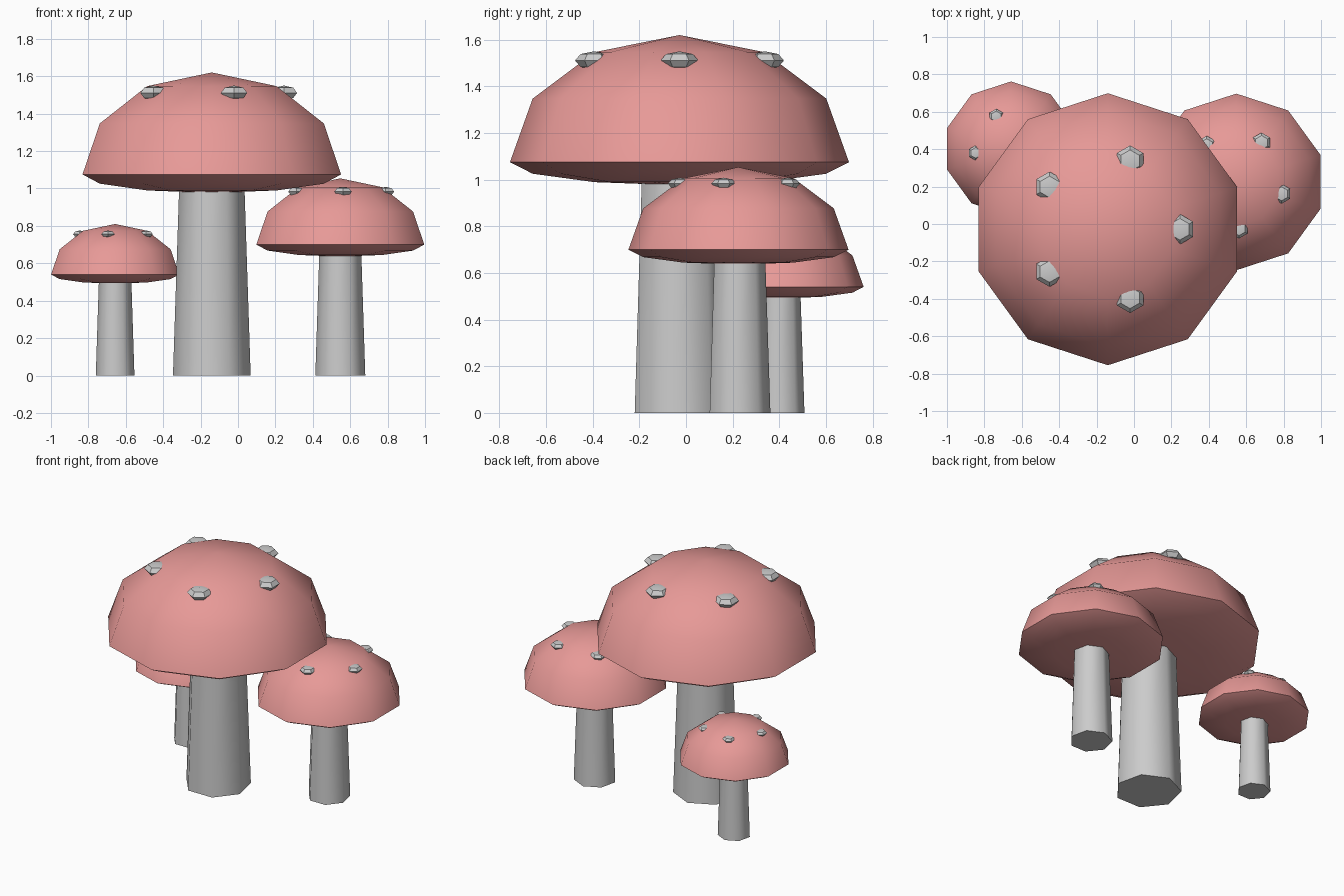
import bpy, bmesh, math

if "Cube" in bpy.data.objects:
    bpy.data.objects.remove(bpy.data.objects["Cube"])

red = bpy.data.materials.new("cap_red")
red.diffuse_color = (0.8, 0.32, 0.31, 1)
red.use_nodes = True
red.node_tree.nodes["Principled BSDF"].inputs["Base Color"].default_value = red.diffuse_color


def lathe(bm, profile, sides, centre=(0, 0, 0)):
    """Closed turned solid; (radius, z) from bottom to top, first corner at +y."""
    cx, cy, cz = centre
    rings = []
    for r, z in profile:
        count = sides if r > 1e-4 else 1
        ring = []
        for i in range(count):
            a = math.pi / 2 + 2 * math.pi * i / sides
            ring.append(bm.verts.new((cx + r * math.cos(a), cy + r * math.sin(a), cz + z)))
        rings.append(ring)
    for lo, hi in zip(rings, rings[1:]):
        for i in range(sides):
            j = (i + 1) % sides
            quad = [lo[i % len(lo)], lo[j % len(lo)], hi[j % len(hi)], hi[i % len(hi)]]
            bm.faces.new(list(dict.fromkeys(quad)))
    if len(rings[0]) > 1:
        bm.faces.new(rings[0][::-1])
    if len(rings[-1]) > 1:
        bm.faces.new(rings[-1])


def ball(radius, up, down, steps):
    """Half-circle profile with separate heights above and below the equator."""
    pts = []
    for k in range(steps + 1):
        a = -math.pi / 2 + math.pi * k / steps
        pts.append((radius * math.cos(a), math.sin(a) * (up if a > 0 else down)))
    return pts


def finish(bm, name, location, angle, material=None):
    mesh = bpy.data.meshes.new(name)
    bm.to_mesh(mesh)
    bm.free()
    obj = bpy.data.objects.new(name, mesh)
    obj.location = location
    bpy.context.collection.objects.link(obj)
    if material:
        mesh.materials.append(material)
    bpy.ops.object.select_all(action='DESELECT')
    obj.select_set(True)
    bpy.context.view_layer.objects.active = obj
    bpy.ops.object.shade_smooth_by_angle(angle=math.radians(angle))


def mushroom(name, x, y, rim, cap_r, stem_r, turn):
    # Tapered seven-sided stem
    bm = bmesh.new()
    lathe(bm, [(stem_r, 0), (stem_r * 0.83, rim)], 7)
    finish(bm, name + "_stem", (x, y, 0), 60)

    # Domed cap with a shallow underside
    bm = bmesh.new()
    lathe(bm, ball(cap_r, cap_r * 0.75, cap_r * 0.136, 6), 10)
    finish(bm, name + "_cap", (x, y, rim), 60, red)

    # Ring of five flattened spots
    bm = bmesh.new()
    spot_r = cap_r * 0.112
    for k in range(5):
        a = turn + 2 * math.pi * k / 5
        d = cap_r * 0.53
        lathe(bm, ball(spot_r, spot_r * 0.48, spot_r * 0.48, 4), 6,
              (d * math.cos(a), d * math.sin(a), cap_r * 0.6))
    finish(bm, name + "_spots", (x, y, rim), 30)


mushroom("large", -0.14, -0.028, 1.075, 0.727, 0.213, 0)
mushroom("medium", 0.547, 0.225, 0.70, 0.472, 0.137, 1)
mushroom("small", -0.657, 0.402, 0.54, 0.36, 0.106, 2)
